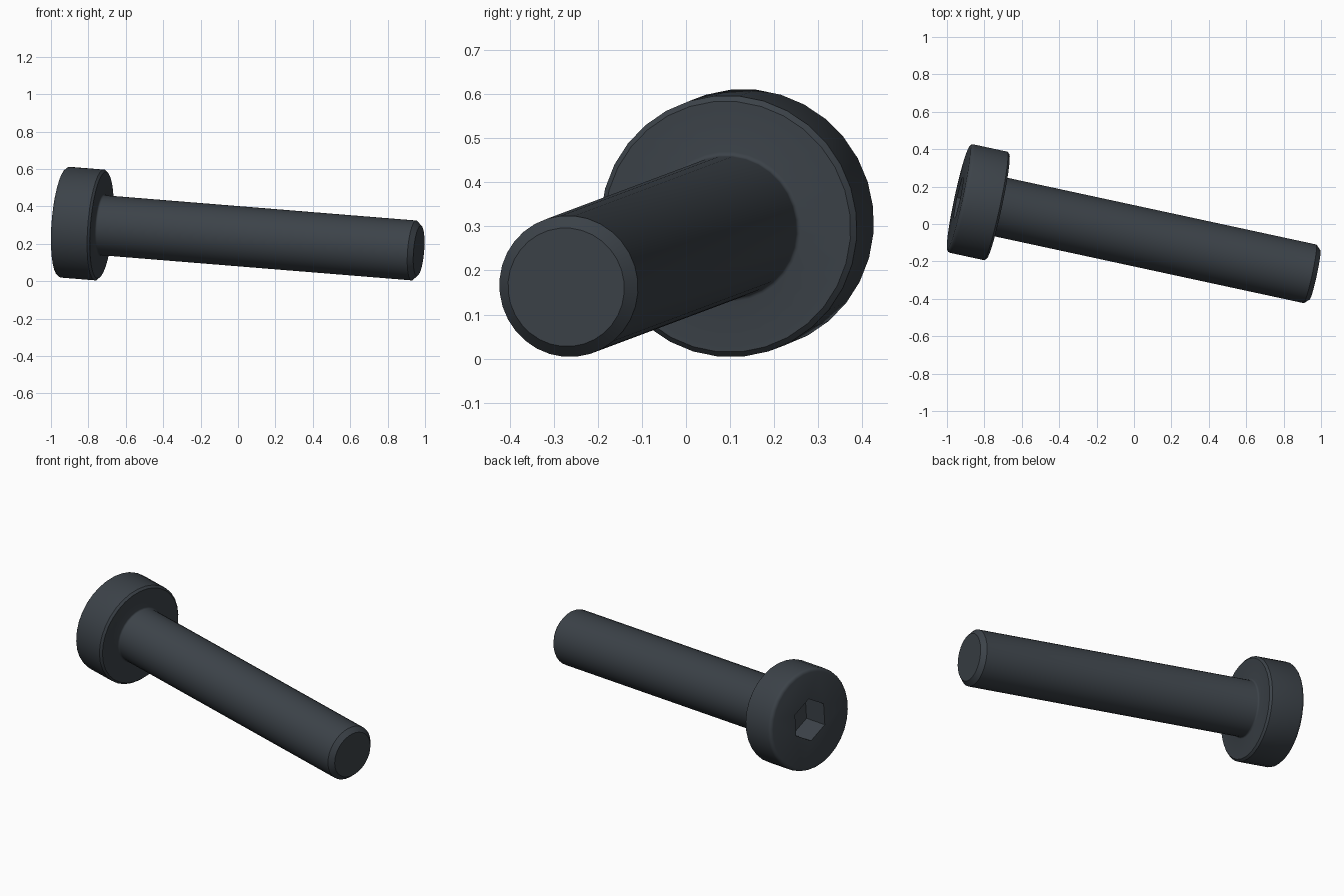
import bpy, bmesh, math
from mathutils import Matrix, Vector

if "Cube" in bpy.data.objects:
    bpy.data.objects.remove(bpy.data.objects["Cube"], do_unlink=True)

SEGMENTS = 32
LENGTH, HEAD_H = 1.955, 0.215
HEAD_R, SHAFT_R, TIP_R = 0.298, 0.161, 0.135
ROUND, CHAMFER, FILLET = 0.02, 0.012, 0.01
TIP_CHAMFER, SOCKET_R, SOCKET_DEPTH = 0.027, 0.125, 0.15

# Dark steel finish
steel = bpy.data.materials.new("dark_steel")
steel.use_nodes = True
colour = (0.045, 0.055, 0.066, 1)
steel.diffuse_color = colour
steel.node_tree.nodes["Principled BSDF"].inputs["Base Color"].default_value = colour


def arc(r, s, radius, start, end, steps=3):
    """Profile points on an arc around (r, s)."""
    angles = [math.radians(start + (end - start) * i / steps) for i in range(steps + 1)]
    return [(r + radius * math.cos(a), s + radius * math.sin(a)) for a in angles]


def lathe(name, profile, sides, phase):
    """Closed solid of revolution along local z."""
    bm = bmesh.new()
    rings = []
    for r, s in profile:
        angles = [phase + 2 * math.pi * i / sides for i in range(sides)]
        rings.append([bm.verts.new((r * math.cos(a), r * math.sin(a), s)) for a in angles])
    for a, b in zip(rings, rings[1:]):
        for i in range(sides):
            j = (i + 1) % sides
            bm.faces.new((a[i], a[j], b[j], b[i]))
    bm.faces.new(rings[0][::-1])
    bm.faces.new(rings[-1])
    bmesh.ops.recalc_face_normals(bm, faces=bm.faces)
    mesh = bpy.data.meshes.new(name)
    bm.to_mesh(mesh)
    bm.free()
    mesh.materials.append(steel)
    obj = bpy.data.objects.new(name, mesh)
    bpy.context.collection.objects.link(obj)
    return obj


# Head, shaft and chamfered tip in one turned profile
profile = arc(HEAD_R - ROUND, ROUND, ROUND, -90, 0)
profile += [(HEAD_R, HEAD_H - CHAMFER), (HEAD_R - CHAMFER, HEAD_H)]
profile += arc(SHAFT_R + FILLET, HEAD_H + FILLET, FILLET, 270, 180)
profile += [(SHAFT_R, LENGTH - TIP_CHAMFER), (TIP_R, LENGTH)]
bolt = lathe("bolt", profile, SEGMENTS, math.pi / SEGMENTS)

# Hexagonal socket cut into the head
cutter = lathe("socket_cutter", [(SOCKET_R, -0.1), (SOCKET_R, SOCKET_DEPTH)], 6, math.pi / 2)
cutter.hide_render = True
cut = bolt.modifiers.new("socket", "BOOLEAN")
cut.operation = "DIFFERENCE"
cut.solver = "EXACT"
cut.object = cutter
bpy.ops.object.select_all(action="DESELECT")
bpy.context.view_layer.objects.active = bolt
bolt.select_set(True)
bpy.ops.object.modifier_apply(modifier=cut.name)
bpy.data.objects.remove(cutter, do_unlink=True)
bpy.ops.object.shade_smooth_by_angle(angle=math.radians(35))

# Lay the bolt along its tilted axis, from the tip backwards
axis = Vector((1, -0.216, -0.081)).normalized()
up = (Vector((0, 0, 1)) - axis * axis.z).normalized()
turn = Matrix((up.cross(axis), up, axis)).transposed().to_4x4()
tip = Vector((0.967, -0.272, 0.162))
bolt.data.transform(Matrix.Translation(tip - axis * LENGTH) @ turn)
